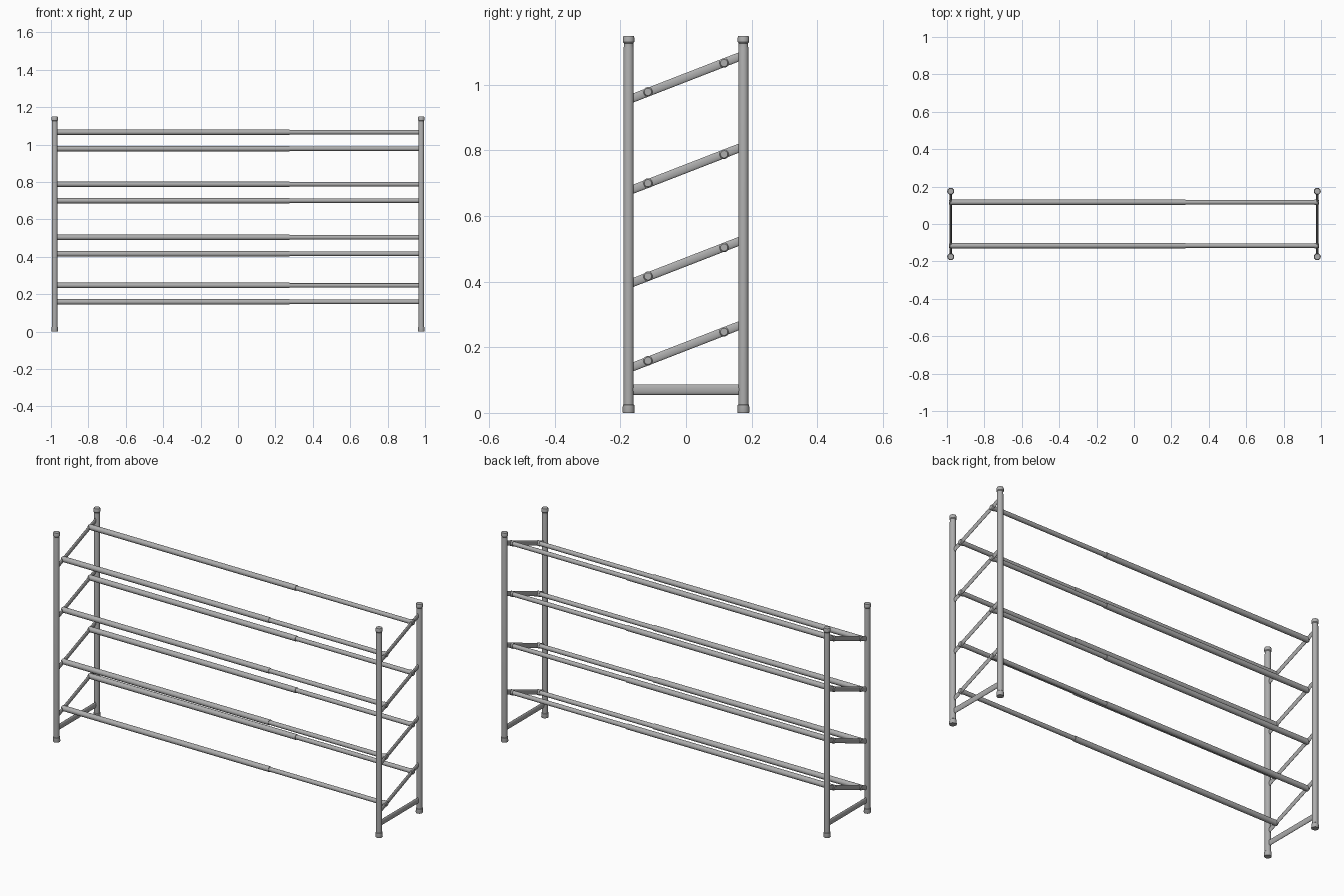
import bpy, math
from mathutils import Vector, Matrix

if "Cube" in bpy.data.objects:
    bpy.data.objects.remove(bpy.data.objects["Cube"])

steel = bpy.data.materials.new("grey_steel")
steel.diffuse_color = (0.42, 0.42, 0.42, 1)
steel.use_nodes = True
steel.node_tree.nodes["Principled BSDF"].inputs["Base Color"].default_value = steel.diffuse_color


def lathe(name, profile, matrix, segs=24):
    """Revolve (radius, height) points round local z, closing both ends."""
    verts, faces = [], []
    for r, h in profile:
        for i in range(segs):
            a = 2 * math.pi * i / segs
            verts.append((r * math.cos(a), r * math.sin(a), h))
    for k in range(len(profile) - 1):
        for i in range(segs):
            j = (i + 1) % segs
            faces.append((k * segs + i, k * segs + j, (k + 1) * segs + j, (k + 1) * segs + i))
    faces.append(tuple(reversed(range(segs))))
    faces.append(tuple(range((len(profile) - 1) * segs, len(profile) * segs)))
    mesh = bpy.data.meshes.new(name)
    mesh.from_pydata(verts, [], faces)
    mesh.transform(matrix)
    mesh.materials.append(steel)
    obj = bpy.data.objects.new(name, mesh)
    bpy.context.collection.objects.link(obj)
    bpy.context.view_layer.objects.active = obj
    bpy.ops.object.select_all(action='DESELECT')
    obj.select_set(True)
    bpy.ops.object.shade_smooth_by_angle(angle=math.radians(35))
    return obj


def flat_bar(name, x, z0, z1, half_thick, half_height):
    """Flattened tube running from the front post to the back post."""
    a, b = Vector((x, -0.17, z0)), Vector((x, 0.17, z1))
    d = (b - a).normalized()
    side = Vector((1, 0, 0))
    up = d.cross(side)
    m = Matrix((side, up, d)).transposed().to_4x4()
    squash = Matrix.Diagonal((half_thick, half_height, 1, 1))
    # superellipse-like flat tube: unit lathe squashed across its thickness
    m = Matrix.Translation(a) @ m @ squash
    return lathe(name, [(1, 0), (1, (b - a).length)], m, 16)


PX, PY = 0.98, 0.175
along_x = Matrix.Rotation(math.pi / 2, 4, 'Y')

# Upright posts with foot and top caps
post = [(0.0175, 0), (0.0185, 0.003), (0.0175, 0.024), (0.0155, 0.026),
        (0.0155, 1.112), (0.0145, 1.116), (0.0145, 1.126), (0.0175, 1.13),
        (0.0175, 1.144), (0.0155, 1.149)]
for sx, side in ((-1, "left"), (1, "right")):
    for sy, end in ((-1, "front"), (1, "back")):
        lathe(f"{end}_{side}_post", post, Matrix.Translation((sx * PX, sy * PY, 0)))
    # Level brace near the floor
    flat_bar(f"{side}_floor_brace", sx * PX, 0.071, 0.071, 0.006, 0.016)

# Four sloping shelves: two telescopic rods on a sloping support at each side
for n, zc in enumerate((0.203, 0.460, 0.744, 1.022), 1):
    for sx, side in ((-1, "left"), (1, "right")):
        flat_bar(f"shelf_{n}_{side}_support", sx * PX, zc - 0.066, zc + 0.066, 0.005, 0.013)
    for y, dz, end in ((-0.116, -0.044, "front"), (0.116, 0.044, "back")):
        m = Matrix.Translation((0, y, zc + dz)) @ along_x
        lathe(f"shelf_{n}_{end}_outer_rod", [(0.0145, -0.976), (0.0145, 0.275)], m)
        lathe(f"shelf_{n}_{end}_inner_rod", [(0.0118, 0.25), (0.0118, 0.976)], m)
        for s, side in ((-1, "left"), (1, "right")):
            cap = [(0.0145, -0.012), (0.0145, 0.006), (0.011, 0.010)]
            turn = Matrix.Rotation(math.pi, 4, 'Y') if s < 0 else Matrix.Identity(4)
            lathe(f"shelf_{n}_{end}_{side}_end_cap", cap,
                  m @ Matrix.Translation((0, 0, s * 0.978)) @ turn)
